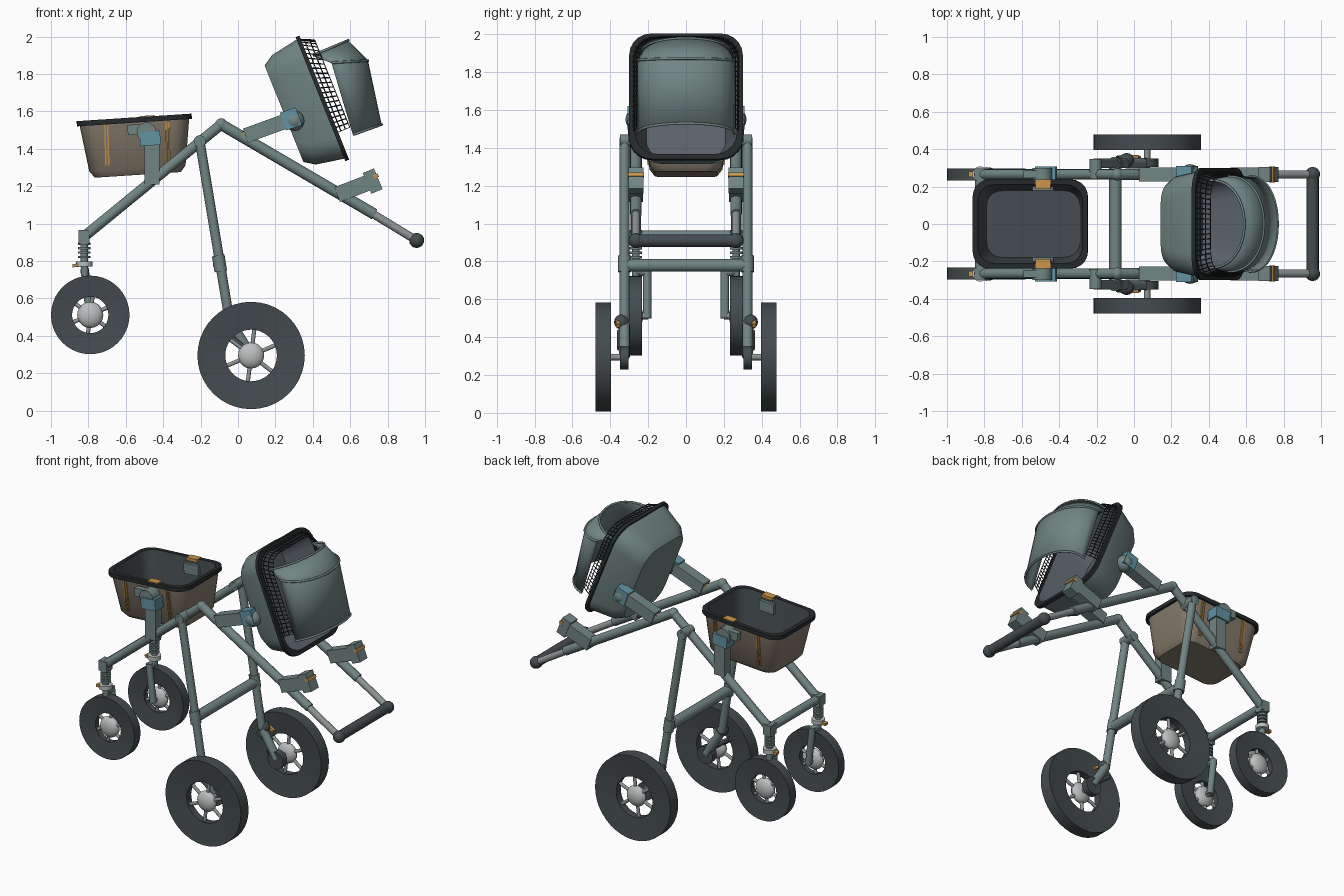
import bpy, bmesh
from math import sin, cos, pi, radians
from mathutils import Vector, Matrix

cube = bpy.data.objects.get("Cube")
if cube:
    bpy.data.objects.remove(cube, do_unlink=True)


def material(name, rgb):
    m = bpy.data.materials.new(name)
    m.use_nodes = True
    m.diffuse_color = (*rgb, 1)
    m.node_tree.nodes["Principled BSDF"].inputs["Base Color"].default_value = (*rgb, 1)
    return m


TEAL = material("teal grey", (0.165, 0.235, 0.23))
RUBBER = material("dark rubber", (0.058, 0.072, 0.078))
BLACK = material("black trim", (0.018, 0.022, 0.024))
BROWN = material("basket brown", (0.24, 0.2, 0.15))
ORANGE = material("orange", (0.6, 0.3, 0.07))
SILVER = material("silver", (0.5, 0.52, 0.52))
GREY = material("tube grey", (0.27, 0.3, 0.3))
BLUE = material("joint blue", (0.12, 0.29, 0.36))
SLATE = material("slate lining", (0.1, 0.12, 0.14))


def finish(name, bm, mats, matrix=None):
    if matrix:
        bm.transform(matrix)
    bmesh.ops.recalc_face_normals(bm, faces=bm.faces)
    me = bpy.data.meshes.new(name)
    bm.to_mesh(me)
    bm.free()
    for m in mats:
        me.materials.append(m)
    me.shade_smooth()
    me.set_sharp_from_angle(angle=radians(35))
    ob = bpy.data.objects.new(name, me)
    bpy.context.scene.collection.objects.link(ob)
    return ob


def tube(name, a, b, r, mat, r2=None):
    a, b = Vector(a), Vector(b)
    bm = bmesh.new()
    bmesh.ops.create_cone(bm, cap_ends=True, segments=16, radius1=r,
                          radius2=r if r2 is None else r2, depth=(b - a).length)
    rot = (b - a).to_track_quat('Z', 'Y').to_matrix().to_4x4()
    return finish(name, bm, [mat], Matrix.Translation((a + b) / 2) @ rot)


def ball(name, c, r, mat, scale=(1, 1, 1)):
    bm = bmesh.new()
    bmesh.ops.create_uvsphere(bm, u_segments=16, v_segments=10, radius=r)
    return finish(name, bm, [mat], Matrix.Translation(c) @ Matrix.Diagonal((*scale, 1)))


def bar(name, a, b, height, width, mat):
    """Box running from a to b, width measured across y."""
    a, b = Vector(a), Vector(b)
    d = (b - a).normalized()
    z = d.cross(Vector((0, 1, 0))).normalized()
    rot = Matrix((d, z.cross(d), z)).transposed().to_4x4()
    bm = bmesh.new()
    bmesh.ops.create_cube(bm, size=1)
    size = Matrix.Diagonal(((b - a).length, width, height, 1))
    return finish(name, bm, [mat], Matrix.Translation((a + b) / 2) @ rot @ size)


def loft(name, rings, mats, indices, matrix=None, closed=True, cap=False):
    """Join successive rings of points; indices gives a material per band."""
    bm = bmesh.new()
    vs = [[bm.verts.new(p) for p in ring] for ring in rings]
    n = len(vs[0])
    for k in range(len(vs) - 1):
        for i in range(n if closed else n - 1):
            j = (i + 1) % n
            f = bm.faces.new((vs[k][i], vs[k][j], vs[k + 1][j], vs[k + 1][i]))
            f.material_index = indices[k]
    if cap:
        bm.faces.new(vs[0]).material_index = indices[0]
        bm.faces.new(vs[-1]).material_index = indices[-1]
    return finish(name, bm, mats, matrix)


def rounded(hu, hv, r, w, n=5):
    pts = []
    for q, (su, sv) in enumerate(((1, 1), (-1, 1), (-1, -1), (1, -1))):
        for i in range(n + 1):
            t = (q + i / n) * pi / 2
            pts.append(Vector((su * (hu - r) + r * cos(t), sv * (hv - r) + r * sin(t), w)))
    return pts


def resample(pts, n):
    lens = [(b - a).length for a, b in zip(pts, pts[1:])]
    out, step = [], sum(lens) / n
    for i in range(n):
        d, k = i * step, 0
        while d > lens[k]:
            d -= lens[k]
            k += 1
        out.append(pts[k].lerp(pts[k + 1], d / lens[k]))
    return out + [pts[-1]]


def wheel(name, c, r, hole, half):
    """Dished tyre, silver hub and spokes, turning about y."""
    prof = [(r, -half), (r, half), (hole, half * 0.6), (hole, -half * 0.6), (r, -half)]
    rings = [[(p * cos(t), y, p * sin(t)) for t in (i * pi / 20 for i in range(40))]
             for p, y in prof]
    loft(name + "_tyre", rings, [RUBBER], [0] * 4, Matrix.Translation(c))
    ball(name + "_hub", c, 0.07, SILVER, (1, 0.55, 1))
    for i in range(6):
        d = Vector((cos(i * pi / 3 + 0.4), 0, sin(i * pi / 3 + 0.4)))
        tube(name + "_spoke", Vector(c) + d * 0.05, Vector(c) + d * (hole + 0.01), 0.011, GREY)


# Parts that occur on both sides
for side, s in (("left", 1), ("right", -1)):
    y, yl = 0.265 * s, 0.325 * s
    P = lambda x, z, yy=y: (x, yy, z)
    wheel(side + "_rear_wheel", P(0.07, 0.295, 0.437 * s), 0.287, 0.138, 0.042)
    wheel(side + "_front_wheel", P(-0.79, 0.512, y), 0.21, 0.097, 0.033)

    # frame tubes
    tube(side + "_handle_tube", P(-0.09, 1.53), P(0.73, 1.05), 0.03, TEAL)
    tube(side + "_handle_extension", P(0.7, 1.065), P(0.955, 0.91), 0.022, GREY)
    ball(side + "_handle_end", P(0.955, 0.91), 0.04, RUBBER)
    tube(side + "_front_tube", P(-0.09, 1.53), P(-0.83, 0.925), 0.028, TEAL)
    ball(side + "_top_joint", P(-0.09, 1.53), 0.033, TEAL)
    tube(side + "_leg_pivot", P(-0.205, 1.44, 0.24 * s), P(-0.205, 1.44, 0.348 * s), 0.032, TEAL)
    tube(side + "_rear_leg", P(-0.207, 1.455, yl), P(-0.045, 0.48, yl), 0.026, TEAL)
    tube(side + "_leg_collar", P(-0.106, 0.83, yl), P(-0.092, 0.745, yl), 0.034, TEAL)

    # rear suspension
    ball(side + "_knuckle", P(-0.04, 0.48, 0.34 * s), 0.04, RUBBER)
    tube(side + "_swing_arm", P(-0.04, 0.47, yl), P(0.07, 0.295, yl), 0.028, TEAL)
    tube(side + "_damper", P(-0.09, 0.43, 0.35 * s), P(0.03, 0.34, 0.35 * s), 0.015, RUBBER)
    tube(side + "_axle_housing", P(0.07, 0.29, 0.305 * s), P(0.07, 0.29, 0.35 * s), 0.06, RUBBER)
    tube(side + "_axle", P(0.07, 0.295, 0.34 * s), P(0.07, 0.295, 0.43 * s), 0.017, GREY)
    bar(side + "_brake_lever", P(-0.05, 0.5, 0.36 * s), P(0.02, 0.46, 0.36 * s), 0.02, 0.02, ORANGE)

    # front fork with spring
    bar(side + "_fork_block", P(-0.823, 0.895), P(-0.823, 0.965), 0.06, 0.065, TEAL)
    tube(side + "_spring_core", P(-0.823, 0.9), P(-0.82, 0.72), 0.02, TEAL)
    for i in range(4):
        z = 0.815 + i * 0.024
        tube(side + "_spring_coil", P(-0.822, z), P(-0.822, z + 0.013), 0.033, TEAL)
    tube(side + "_fork_ring", P(-0.822, 0.77), P(-0.822, 0.798), 0.043, SILVER)
    bar(side + "_fork_latch", P(-0.885, 0.775), P(-0.85, 0.778), 0.018, 0.03, ORANGE)
    tube(side + "_fork_bridge", P(-0.82, 0.75), P(-0.82, 0.74, 0.2 * s), 0.022, TEAL)
    tube(side + "_fork_strut", P(-0.82, 0.76, 0.205 * s), P(-0.79, 0.5, 0.205 * s), 0.022, TEAL)
    tube(side + "_front_axle", P(-0.79, 0.512, 0.2 * s), P(-0.79, 0.512), 0.018, GREY)

    # basket mount
    bar(side + "_basket_post", P(-0.46, 1.21), P(-0.46, 1.42), 0.08, 0.065, TEAL)
    bar(side + "_basket_joint", P(-0.525, 1.45), P(-0.415, 1.46), 0.075, 0.085, BLUE)
    tube(side + "_basket_knob", P(-0.49, 1.49, 0.2 * s), P(-0.49, 1.49, 0.3 * s), 0.052, TEAL)
    bar(side + "_basket_tab", P(-0.59, 1.5), P(-0.5, 1.505), 0.055, 0.04, TEAL)
    bar(side + "_basket_inner_plate", P(-0.54, 1.5, 0.19 * s), P(-0.43, 1.507, 0.19 * s), 0.07, 0.02, TEAL)
    bar(side + "_basket_catch", P(-0.525, 1.565, 0.212 * s), P(-0.445, 1.57, 0.212 * s), 0.02, 0.05, ORANGE)
    bar(side + "_floor_rail", P(-0.69, 1.275, 0.14 * s), P(-0.39, 1.295, 0.14 * s), 0.02, 0.018, BLACK)
    for x in (-0.712, -0.697, -0.385, -0.37):
        bar(side + "_basket_strap", P(x, 1.54, 0.227 * s), P(x + 0.006, 1.31, 0.199 * s),
            0.008, 0.008, ORANGE)

    # seat mounts
    bar(side + "_seat_arm", P(0.04, 1.47), P(0.26, 1.55), 0.08, 0.075, TEAL)
    bar(side + "_seat_joint", P(0.24, 1.545, 0.275 * s), P(0.325, 1.575, 0.275 * s), 0.1, 0.07, BLUE)
    ball(side + "_seat_cap", P(0.3, 1.55, 0.265 * s), 0.055, TEAL)
    bar(side + "_arm_latch", P(0.02, 1.475), P(0.05, 1.485), 0.025, 0.05, ORANGE)
    bar(side + "_rear_bracket", P(0.53, 1.155), P(0.7, 1.22), 0.085, 0.075, TEAL)
    bar(side + "_rear_bracket_end", P(0.69, 1.215), P(0.75, 1.24), 0.12, 0.08, TEAL)
    bar(side + "_rear_bracket_latch", P(0.725, 1.25), P(0.75, 1.26), 0.02, 0.084, ORANGE)

# Cross bars
tube("leg_crossbar", (-0.1, -0.31, 0.78), (-0.1, 0.31, 0.78), 0.034, TEAL)
tube("fork_crossbar", (-0.823, -0.25, 0.935), (-0.823, 0.25, 0.935), 0.028, TEAL)
tube("handle_grip", (0.955, -0.255, 0.91), (0.955, 0.255, 0.91), 0.033, RUBBER)

# Basket: brown outside, dark rim and lining
basket = Matrix.Translation((-0.555, 0, 1.56)) @ Matrix.Rotation(radians(-3.75), 4, 'Y')
loft("basket", [rounded(0.23, 0.165, 0.07, -0.3), rounded(0.258, 0.192, 0.08, -0.265),
                rounded(0.293, 0.225, 0.09, -0.02), rounded(0.308, 0.238, 0.09, -0.02),
                rounded(0.308, 0.238, 0.09, 0.008), rounded(0.28, 0.21, 0.085, 0.008),
                rounded(0.25, 0.178, 0.08, -0.25)],
     [BROWN, BLACK, RUBBER], [0, 0, 1, 1, 1, 2], basket, cap=True)

# Seat tub, tilted to face the handle
tub = Matrix(((0.373, 0, 0.928, 0.452), (0, 1, 0, 0), (-0.928, 0, 0.373, 1.67), (0, 0, 0, 1)))
loft("seat_tub", [rounded(0.278, 0.215, 0.11, -0.222), rounded(0.315, 0.255, 0.12, -0.165),
                  rounded(0.343, 0.285, 0.12, -0.012), rounded(0.357, 0.3, 0.12, -0.012),
                  rounded(0.357, 0.3, 0.12, 0.01), rounded(0.33, 0.27, 0.12, 0.01),
                  rounded(0.27, 0.21, 0.1, -0.2)],
     [TEAL, BLACK, SLATE], [0, 0, 1, 1, 1, 2], tub, cap=True)

# Netting between the tub and the canopy
rows = []
for k in range(4):
    hu, hv = 0.34 - 0.012 * k, 0.285 - 0.012 * k
    ring = rounded(hu, hv, 0.11, 0.026 * k)[6:18]
    rows.append(resample([Vector((0.2, hv, 0.026 * k))] + ring
                         + [Vector((0.2, -hv, 0.026 * k))], 54))
net = loft("netting", rows, [BLACK], [0] * 3, tub, closed=False)
wire = net.modifiers.new("Wire", 'WIREFRAME')
wire.thickness = 0.007

# Canopy: three arched hoops joined by cloth; each hoop is (end, apex, half width)
hoops = [((0.4, 1.9), (0.59, 1.98), 0.235), ((0.5, 1.86), (0.695, 1.872), 0.255),
         ((0.615, 1.475), (0.768, 1.53), 0.255)]
arches = []
for (ex, ez), (ax, az), b in hoops:
    arch = []
    for i in range(21):
        t = pi * (i / 20 - 0.5)
        c = max(cos(t), 0) ** 0.85
        arch.append(Vector((ex + (ax - ex) * c, b * sin(t), ez + (az - ez) * c)))
    arches.append(arch)
canopy = loft("canopy", arches, [TEAL], [0, 0], closed=False)
canopy.modifiers.new("Cloth", 'SOLIDIFY').thickness = 0.008

for arch in arches:
    cu = bpy.data.curves.new("canopy_hoop", 'CURVE')
    cu.dimensions = '3D'
    cu.bevel_depth = 0.007
    cu.bevel_resolution = 2
    sp = cu.splines.new('POLY')
    sp.points.add(len(arch) - 1)
    for p, v in zip(sp.points, arch):
        p.co = (*v, 1)
    cu.materials.append(TEAL)
    bpy.context.scene.collection.objects.link(bpy.data.objects.new("canopy_hoop", cu))
